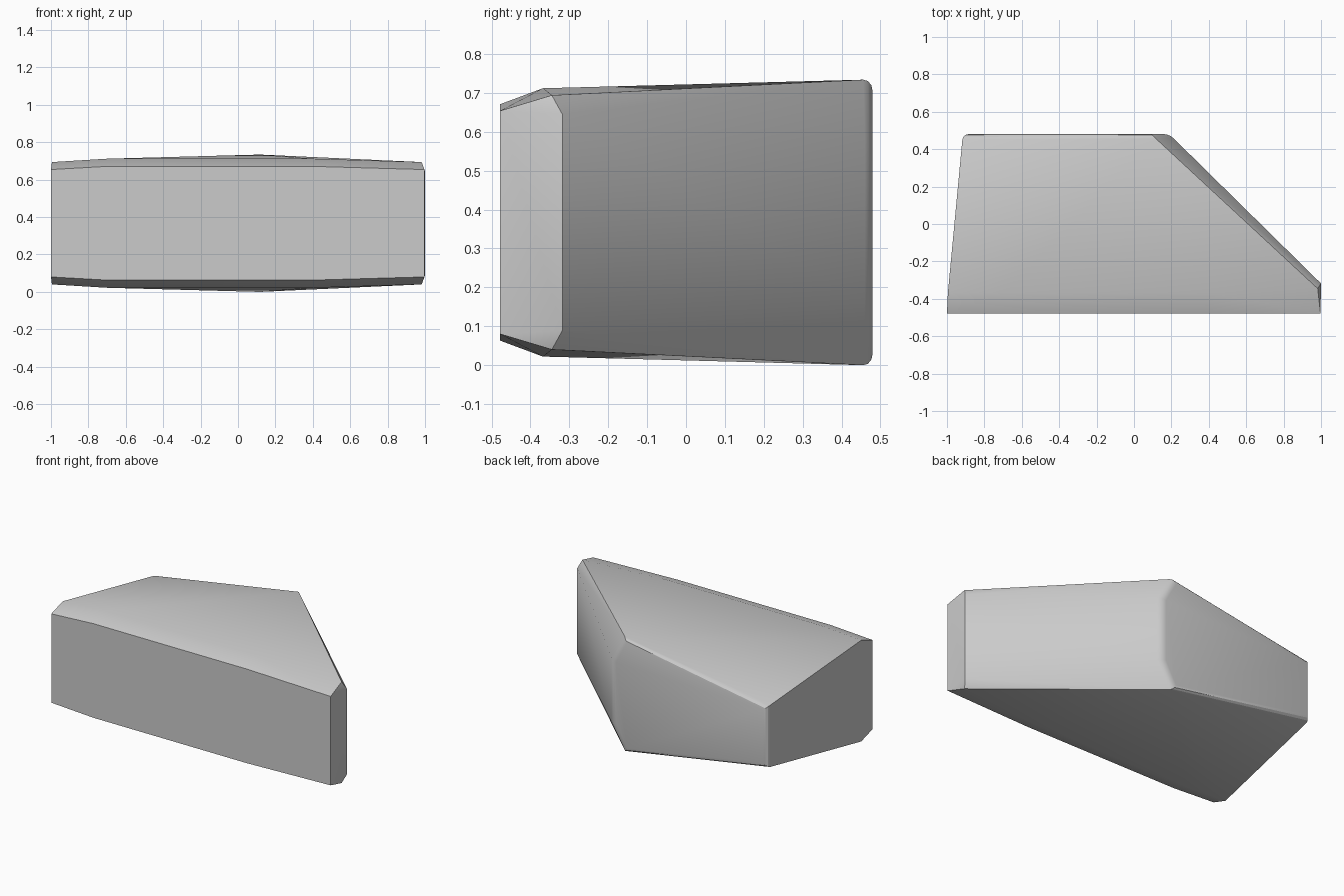
import bpy, bmesh
from math import radians

if "Cube" in bpy.data.objects:
    bpy.data.objects.remove(bpy.data.objects["Cube"])

MID = 0.365  # the stone is mirrored above and below this height

# Upper half corner points; the lower half is mirrored
upper = [
    # front face top edge
    (-1, -0.478, 0.652), (-0.7, -0.478, 0.669), (0.4, -0.478, 0.669), (0.997, -0.478, 0.652),
    # front chamfer top edge
    (-0.995, -0.368, 0.692), (-0.7, -0.368, 0.710), (0.4, -0.368, 0.710), (0.982, -0.345, 0.692),
    # right end
    (1, -0.318, 0.643),
    # back outline
    (0.19, 0.48, 0.57), (0.10, 0.48, 0.733), (-0.915, 0.48, 0.56),
]

bm = bmesh.new()
for x, y, z in upper:
    bm.verts.new((x, y, z))
    bm.verts.new((x, y, 2 * MID - z))
bmesh.ops.convex_hull(bm, input=bm.verts[:])
bmesh.ops.dissolve_limit(bm, angle_limit=radians(1), verts=bm.verts[:], edges=bm.edges[:])
bmesh.ops.recalc_face_normals(bm, faces=bm.faces[:])

# Softly worn edges around the back
worn = [e for e in bm.edges
        if min(v.co.y for v in e.verts) > 0.4 and e.calc_face_angle(0) > radians(20)]
bmesh.ops.bevel(bm, geom=worn, offset=0.028, offset_type='OFFSET', segments=3,
                profile=0.5, affect='EDGES', clamp_overlap=True)

low = min(v.co.z for v in bm.verts)
bmesh.ops.translate(bm, verts=bm.verts[:], vec=(0, 0, -low))
mesh = bpy.data.meshes.new("stone_block")
bm.to_mesh(mesh)
bm.free()

stone = bpy.data.objects.new("stone_block", mesh)
bpy.context.collection.objects.link(stone)
bpy.context.view_layer.objects.active = stone
stone.select_set(True)
bpy.ops.object.shade_smooth_by_angle(angle=radians(25))
